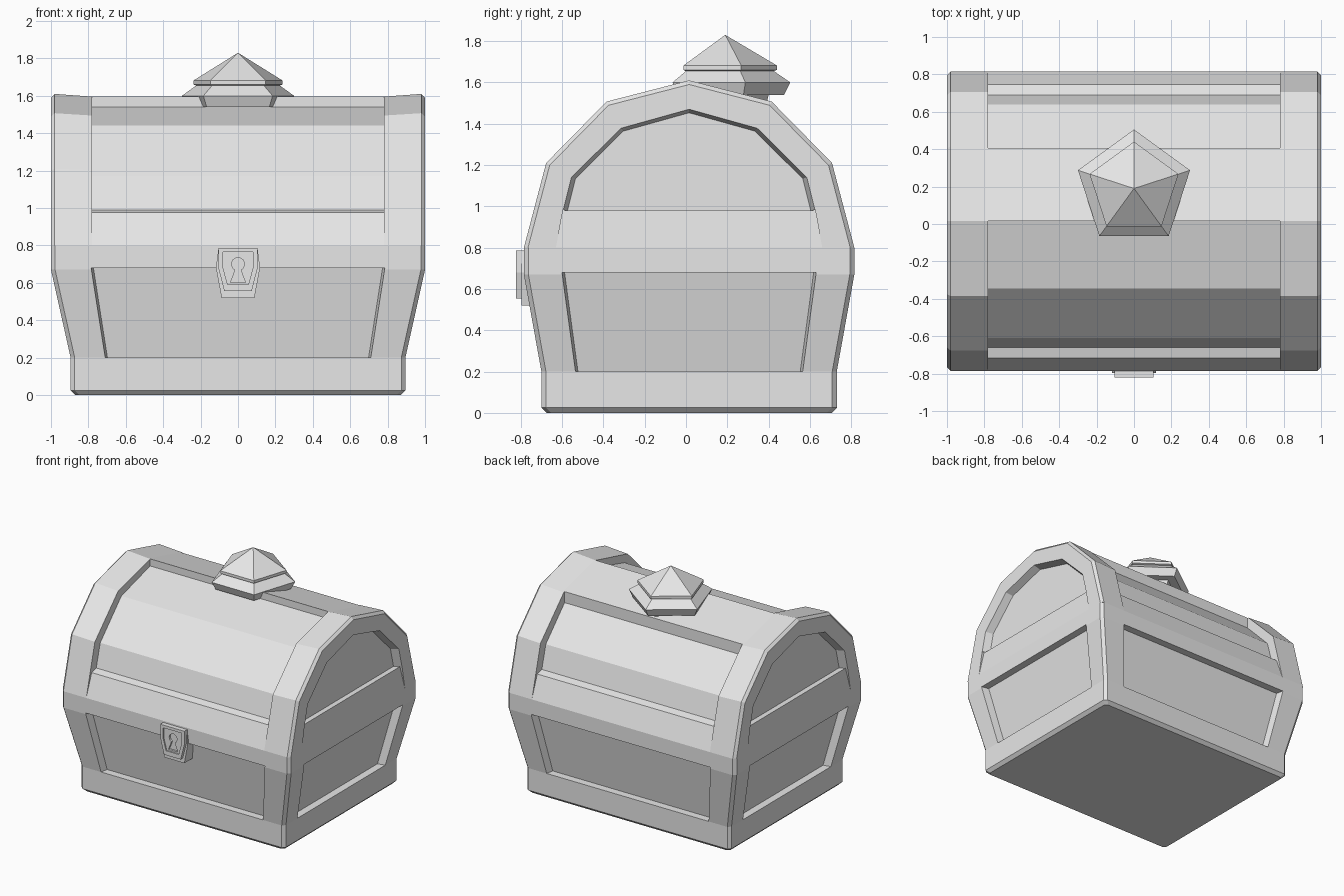
import bpy, bmesh, math

cube = bpy.data.objects.get("Cube")
if cube:
    bpy.data.objects.remove(cube, do_unlink=True)

YC = 0.015  # chest centre line in y

grey = bpy.data.materials.new("plain_grey")
grey.use_nodes = True
grey.diffuse_color = (0.8, 0.8, 0.8, 1)
for node in grey.node_tree.nodes:
    if node.type == 'BSDF_PRINCIPLED':
        node.inputs["Base Color"].default_value = (0.8, 0.8, 0.8, 1)


def loft(name, rings):
    """Closed solid through rings with equal point counts."""
    bm = bmesh.new()
    loops = [[bm.verts.new(p) for p in ring] for ring in rings]
    n = len(loops[0])
    for a, b in zip(loops, loops[1:]):
        for i in range(n):
            j = (i + 1) % n
            bm.faces.new((a[i], a[j], b[j], b[i]))
    bm.faces.new(loops[0])
    bm.faces.new(loops[-1])
    bmesh.ops.remove_doubles(bm, verts=bm.verts, dist=1e-5)
    bmesh.ops.recalc_face_normals(bm, faces=bm.faces)
    mesh = bpy.data.meshes.new(name)
    bm.to_mesh(mesh)
    bm.free()
    mesh.materials.append(grey)
    ob = bpy.data.objects.new(name, mesh)
    bpy.context.collection.objects.link(ob)
    return ob


def cut(target, rings):
    """Carve a lofted solid out of the target."""
    cutter = loft("cutter", rings)
    cutter.hide_render = True
    mod = target.modifiers.new("cut", 'BOOLEAN')
    mod.operation = 'DIFFERENCE'
    mod.solver = 'EXACT'
    mod.object = cutter
    bpy.context.view_layer.objects.active = target
    bpy.ops.object.modifier_apply(modifier=mod.name)
    bpy.data.objects.remove(cutter, do_unlink=True)


def extrude_y(points, y0, y1):
    return [[(x, y, z) for x, z in points] for y in (y0, y1)]


def extrude_x(points, x0, x1):
    return [[(x, y, z) for y, z in points] for x in (x0, x1)]


def mirrored(half):
    """Full outline from its right half, listed top to bottom."""
    return half + [(-x, z) for x, z in reversed(half)]


# Lower chest: stacked chamfered rectangles
def rectangle(hx, hy, z, c=0.022):
    corners = [(hx, hy - c), (hx - c, hy), (c - hx, hy), (-hx, hy - c),
               (-hx, c - hy), (c - hx, -hy), (hx - c, -hy), (hx, c - hy)]
    return [(x, y + YC, z) for x, y in corners]


body = loft("chest_body", [rectangle(*r) for r in (
    (0.87, 0.69, 0), (0.895, 0.715, 0.025), (0.895, 0.715, 0.2),
    (1.0, 0.80, 0.67), (1.0, 0.80, 0.8))])


# Recessed trapezoid panels on the four sides of the lower chest
def panel_rings(top, bottom, out_top, out_bottom, depth=0.06, slope=0.012):
    def quad(d, s):
        return [(-top + s, out_top - d, 0.68), (top - s, out_top - d, 0.68),
                (bottom - s, out_bottom - d, 0.2), (s - bottom, out_bottom - d, 0.2)]
    return [quad(depth, slope), quad(-depth, -slope)]


for s in (-1, 1):
    rings = panel_rings(0.785, 0.71, 0.80, 0.715)
    cut(body, [[(u, s * o + YC, z) for u, o, z in r] for r in rings])
    rings = panel_rings(0.615, 0.55, 1.0, 0.895)
    cut(body, [[(s * o, u + YC, z) for u, o, z in r] for r in rings])

# Lid: faceted arch swept along x, edges chamfered at the ends
ARCH = [(0.80, 0.8), (0.692, 1.21), (0.40, 1.507), (0, 1.61),
        (-0.40, 1.507), (-0.692, 1.21), (-0.80, 0.8)]


def lid_section(x, sy, sz):
    return [(x, y * sy + YC, 0.8 + (z - 0.8) * sz) for y, z in ARCH]


ENDS = [(1.0, 0.975, 0.975), (0.98, 1, 1), (0.79, 1, 0.983)]
lid = loft("chest_lid", [lid_section(-x, a, b) for x, a, b in ENDS]
           + [lid_section(x, a, b) for x, a, b in reversed(ENDS)])

# Recessed front and back lid panels, with a raised band along the bottom
LOWER = [(0.625, 1.17), (0.675, 0.99), (0.732, 0.975), (0.80, 0.8),
         (1.1, 0.8), (1.1, 1.9)]
for s, start in ((-1, [(0.0, 1.9), (0.0, 1.54), (0.36, 1.44)]),
                 (1, [(0.39, 1.9), (0.39, 1.41)])):
    outline = [(s * y + YC, z) for y, z in start + LOWER]
    cut(lid, extrude_x(outline, -0.78, 0.78))

# Recessed arched panels on both lid ends
END_ARCH = [(0.61, 0.98), (0.57, 1.14), (0.33, 1.378), (0, 1.47),
            (-0.33, 1.378), (-0.57, 1.14), (-0.61, 0.98)]
for s in (-1, 1):
    cut(lid, [[(s * x, y * k + YC, 0.98 + (z - 0.98) * k) for y, z in END_ARCH]
              for x, k in ((0.94, 0.965), (1.06, 1.035))])
    cut(lid, [[(s * (1.0 + d), -0.645 + YC, 0.8), (s * (1.0 + d), 0.645 + YC, 0.8),
               (s * (0.98 + d), 0.61 + YC, 0.985), (s * (0.98 + d), -0.61 + YC, 0.985)]
              for d in (0, 0.1)])

# Lock: backing plate, front plate with a sunken shield and keyhole
loft("lock_backing", extrude_y(mirrored(
    [(0.105, 0.78), (0.118, 0.68), (0.088, 0.52)]), -0.68, -0.797))
plate = loft("lock_plate", extrude_y(mirrored(
    [(0.105, 0.787), (0.105, 0.68), (0.073, 0.555)]), -0.75, -0.822))
cut(plate, extrude_y(mirrored(
    [(0.08, 0.765), (0.08, 0.68), (0.055, 0.59)]), -0.812, -0.9))
hole = [(0.035 * math.sin(math.radians(a)), 0.7 + 0.035 * math.cos(math.radians(a)))
        for a in (18, 54, 90, 126, 155)]
cut(plate, extrude_y(mirrored(hole + [(0.04, 0.602)]), -0.785, -0.9))

# Five-sided gem on the lid
GEM = [(0, 1.83), (0.25, 1.682), (0.25, 1.66), (0.235, 1.655), (0.315, 1.60),
       (0.285, 1.54), (0.21, 1.54), (0.19, 1.46)]
loft("lid_gem", [[(r * math.sin(math.tau * i / 5), 0.19 + r * math.cos(math.tau * i / 5), z)
                  for i in range(5)] for r, z in GEM])
